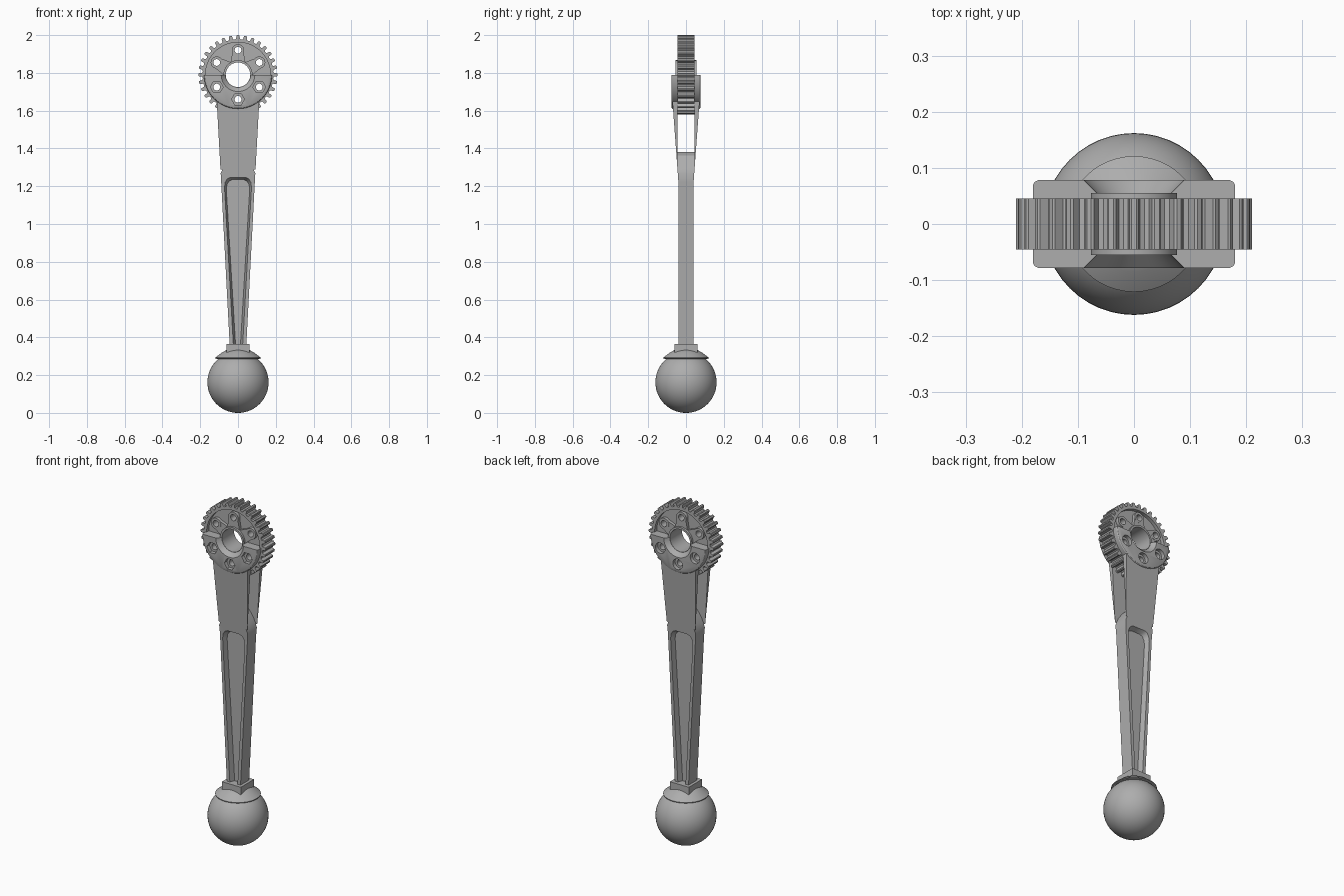
import bpy, bmesh
from math import pi, cos, sin

if "Cube" in bpy.data.objects:
    bpy.data.objects.remove(bpy.data.objects["Cube"])

grey = bpy.data.materials.new("plain grey")
grey.use_nodes = True
grey.diffuse_color = (0.42, 0.42, 0.42, 1)
grey.node_tree.nodes["Principled BSDF"].inputs["Base Color"].default_value = (0.42, 0.42, 0.42, 1)

HUB = 1.79      # height of the gear axis
FACE = 0.045    # half width of the gear


def loft(name, rings):
    """Solid through matching point rings, closed at both ends."""
    bm = bmesh.new()
    rows = [[bm.verts.new(p) for p in ring] for ring in rings]
    n = len(rows[0])
    for a, b in zip(rows, rows[1:]):
        for i in range(n):
            j = (i + 1) % n
            bm.faces.new((a[i], a[j], b[j], b[i]))
    bm.faces.new(rows[0])
    bm.faces.new(rows[-1])
    bmesh.ops.recalc_face_normals(bm, faces=bm.faces[:])
    mesh = bpy.data.meshes.new(name)
    bm.to_mesh(mesh)
    bm.free()
    mesh.materials.append(grey)
    obj = bpy.data.objects.new(name, mesh)
    bpy.context.collection.objects.link(obj)
    return obj


def flat(points, y):
    return [(x, y, z) for x, z in points]


def prism(name, points, y0, y1):
    return loft(name, [flat(points, y0), flat(points, y1)])


def arc(r, n, start=0.0, sweep=2 * pi, cx=0.0, cz=HUB):
    steps = n if sweep > 6 else n - 1
    return [(cx + r * cos(start + sweep * i / steps),
             cz + r * sin(start + sweep * i / steps)) for i in range(n)]


def rect(hx, hy, z):
    return [(-hx, -hy, z), (hx, -hy, z), (hx, hy, z), (-hx, hy, z)]


def activate(obj):
    bpy.ops.object.select_all(action='DESELECT')
    obj.select_set(True)
    bpy.context.view_layer.objects.active = obj


def combine(target, tool, operation='DIFFERENCE'):
    activate(target)
    mod = target.modifiers.new("combine", 'BOOLEAN')
    mod.operation = operation
    mod.solver = 'EXACT'
    mod.object = tool
    bpy.ops.object.modifier_apply(modifier=mod.name)
    bpy.data.objects.remove(tool)


def bolt(k):
    a = pi / 6 + k * pi / 3
    return 0.13 * cos(a), HUB + 0.13 * sin(a)


# Toothed gear
TEETH = 32
tooth = [(-0.5, 0.187), (-0.28, 0.19), (-0.2, 0.207), (-0.1, 0.21),
         (0.1, 0.21), (0.2, 0.207), (0.28, 0.19)]
outline = []
for k in range(TEETH):
    for t, r in tooth:
        a = pi / 2 + (k + t) * 2 * pi / TEETH
        outline.append((r * cos(a), HUB + r * sin(a)))
gear = prism("gear", outline, -FACE, FACE)

# Upper half recess on both gear faces, with hub, spokes and bolt bosses
for s in (-1, 1):
    combine(gear, prism("recess", arc(0.172, 33, 0, pi), s * 0.025, s * 0.06))
for k in range(3):
    x, z = bolt(k)
    a = pi / 6 + k * pi / 3
    spoke = [(r * cos(a) - w * sin(a), HUB + r * sin(a) + w * cos(a))
             for r, w in ((0.06, 0.04), (0.06, -0.04), (0.13, -0.028), (0.13, 0.028))]
    combine(gear, prism("spoke", spoke, -0.043, 0.043), 'UNION')
    combine(gear, prism("boss", arc(0.032, 24, cx=x, cz=z), -0.044, 0.044), 'UNION')
combine(gear, prism("hub", arc(0.077, 48), -0.055, 0.055), 'UNION')

# Tapered arm, thickening towards the fork
arm = loft("lever_arm", [rect(0.043, 0.04, 0.34), rect(0.089, 0.04, 1.22),
                         rect(0.112, 0.071, 1.64), rect(0.114, 0.073, 1.68)])

# Half-round cheeks on both sides of the gear
for s in (-1, 1):
    layers = ((0.18, 0.03), (0.18, 0.07), (0.177, 0.075), (0.171, 0.078))
    cheek = loft("cheek", [flat(arc(r, 41, pi, pi), s * y) for r, y in layers])
    combine(arm, cheek, 'UNION')

# Fork slot with an arched floor
floor = [(-0.3, 1.26), (-0.095, 1.26), (-0.07, 1.32), (-0.04, 1.362), (0, 1.38),
         (0.04, 1.362), (0.07, 1.32), (0.095, 1.26), (0.3, 1.26), (0.3, 1.9), (-0.3, 1.9)]
combine(arm, prism("slot", floor, -FACE, FACE))


# Long pockets with sloping walls, front and back
def pocket_outline(low, high, top):
    half = [(low, 0.345), (high, top - 0.05), (high - 0.004, top - 0.025),
            (high - 0.015, top - 0.008), (high - 0.032, top)]
    return half + [(-x, z) for x, z in reversed(half)]


for s in (-1, 1):
    combine(arm, loft("pocket", [flat(pocket_outline(0.012, 0.062, 1.235), s * 0.012),
                                 flat(pocket_outline(0.028, 0.075, 1.25), s * 0.05)]))

# Central bore with countersinks
for part in (gear, arm):
    combine(part, prism("bore", arc(0.065, 48), -0.1, 0.1))
for s in (-1, 1):
    combine(arm, loft("countersink", [flat(arc(0.066, 48), s * 0.0545),
                                      flat(arc(0.092, 48), s * 0.081)]))

# Bolt holes: hexagonal seats in front, round seats behind
for k in range(6):
    x, z = bolt(k)
    for part in ((gear,) if k < 3 else (gear, arm)):
        combine(part, prism("hole", arc(0.018, 20, cx=x, cz=z), -0.1, 0.1))
    if k > 2:
        combine(arm, prism("hex_seat", arc(0.034, 6, cx=x, cz=z), -0.1, -0.056))
        combine(arm, prism("round_seat", arc(0.031, 24, cx=x, cz=z), 0.056, 0.1))

# Square collar, flared cap and ball knob
collar = loft("collar", [rect(0.061, 0.061, 0.3), rect(0.061, 0.061, 0.365)])
cap = loft("knob_cap", [[(x, y, z) for x, y in arc(r, 48, cz=0)]
                        for r, z in ((0.098, 0.284), (0.121, 0.288), (0.121, 0.292),
                                     (0.085, 0.32), (0.05, 0.338))])
bpy.ops.mesh.primitive_uv_sphere_add(segments=48, ring_count=32, radius=0.162,
                                     location=(0, 0, 0.162))
ball = bpy.context.object
ball.name = "ball_knob"
ball.data.materials.append(grey)

# Smooth curved surfaces, keep edges crisp
for obj in (gear, arm, cap, ball):
    activate(obj)
    bpy.ops.object.shade_smooth_by_angle(angle=pi / 6)
